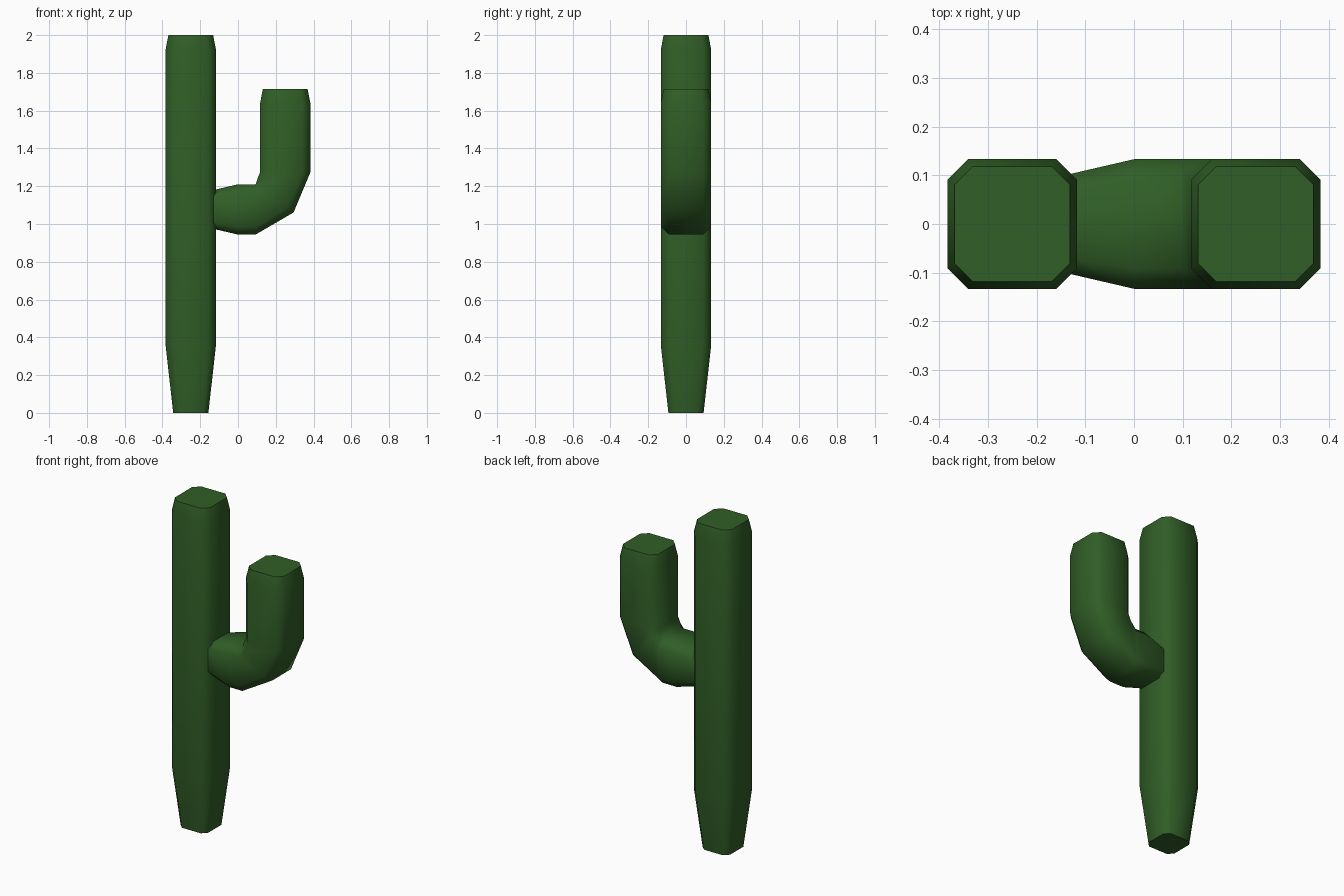
import bpy, bmesh, math
from mathutils import Vector

if "Cube" in bpy.data.objects:
    bpy.data.objects.remove(bpy.data.objects["Cube"])

green = bpy.data.materials.new("cactus green")
green.diffuse_color = (0.03, 0.112, 0.02, 1)
green.use_nodes = True
green.node_tree.nodes["Principled BSDF"].inputs["Base Color"].default_value = green.diffuse_color

R, C = 0.133, 0.091  # half width and chamfer start of the eight-sided section
OCTAGON = [(R, -C), (R, C), (C, R), (-C, R), (-R, C), (-R, -C), (-C, -R), (C, -R)]


def tube(name, sections):
    """Loft octagons along the XZ plane; section = (x, z, heading degrees, scale)."""
    bm = bmesh.new()
    rings = []
    for x, z, heading, s in sections:
        a = math.radians(heading)
        side = Vector((math.sin(a), 0, -math.cos(a)))
        rings.append([bm.verts.new(Vector((x, 0, z)) + side * u * s + Vector((0, v * s, 0)))
                      for u, v in OCTAGON])
    for lo, hi in zip(rings, rings[1:]):
        for i in range(8):
            j = (i + 1) % 8
            bm.faces.new((lo[i], lo[j], hi[j], hi[i]))
    bm.faces.new(rings[0][::-1])
    bm.faces.new(rings[-1])
    bmesh.ops.recalc_face_normals(bm, faces=bm.faces)
    mesh = bpy.data.meshes.new(name)
    bm.to_mesh(mesh)
    bm.free()
    mesh.materials.append(green)
    obj = bpy.data.objects.new(name, mesh)
    bpy.context.collection.objects.link(obj)
    bpy.ops.object.select_all(action='DESELECT')
    obj.select_set(True)
    bpy.context.view_layer.objects.active = obj
    bpy.ops.object.shade_smooth_by_angle(angle=math.radians(55))
    return obj


# Main stem, narrowed at the foot and bevelled at the top
tube("trunk", [(-0.25, 0, 90, 0.7), (-0.25, 0.355, 90, 1),
               (-0.25, 1.925, 90, 1), (-0.25, 2.0, 90, 0.89)])

# Side arm: leaves the trunk sideways, then bends upward
tube("arm", [(-0.132, 1.077, 0, 0.77), (0.0, 1.077, 0, 1), (0.093, 1.077, 0, 1),
             (0.2, 1.155, 45, 1), (0.25, 1.273, 90, 1),
             (0.25, 1.64, 90, 1), (0.25, 1.715, 90, 0.89)])
